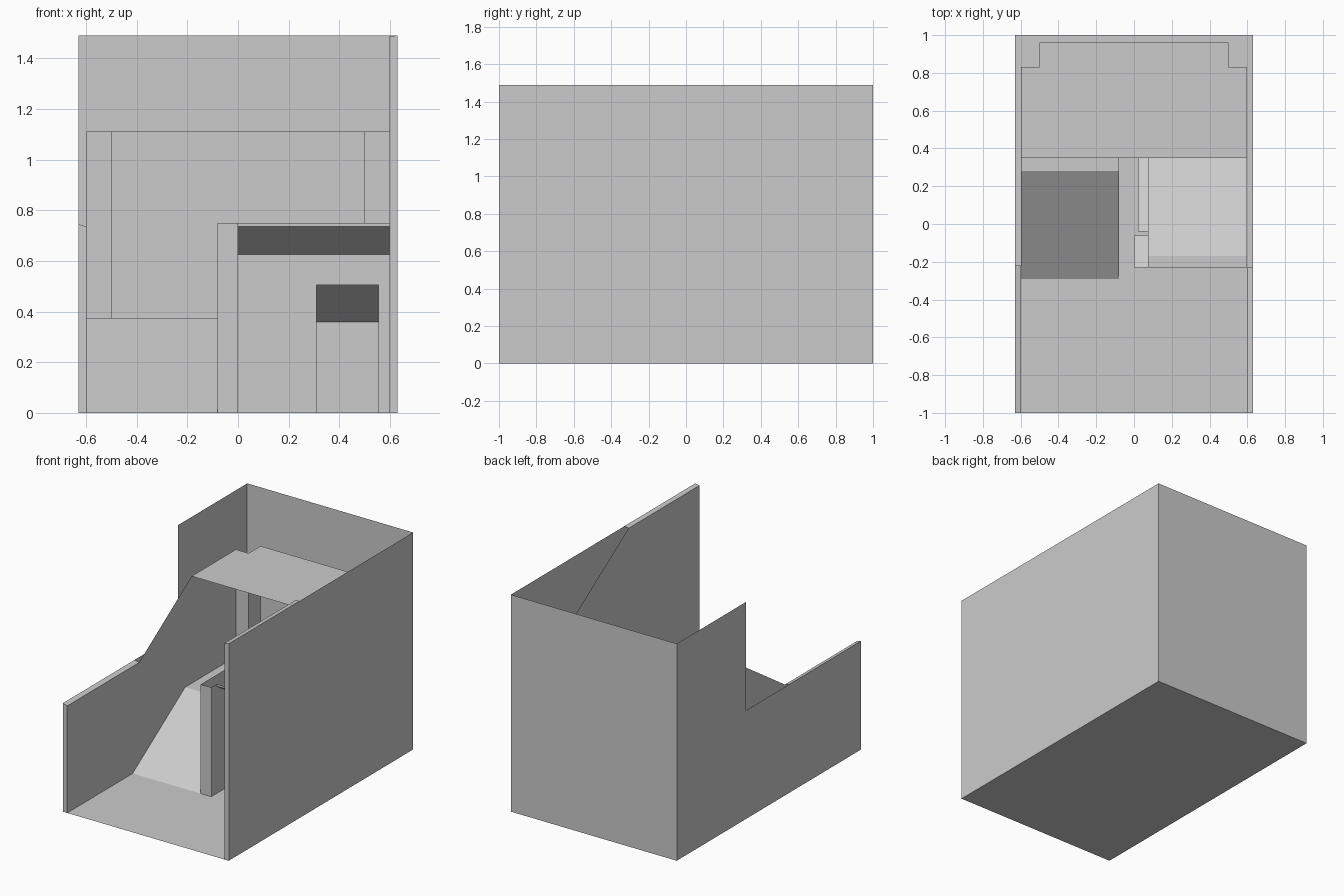
import bpy, bmesh
from mathutils import Vector

cube = bpy.data.objects.get("Cube")
if cube:
    bpy.data.objects.remove(cube)

grey = bpy.data.materials.new("plain grey")
grey.use_nodes = True
colour = (0.6, 0.6, 0.6, 1)
grey.diffuse_color = colour
grey.node_tree.nodes["Principled BSDF"].inputs["Base Color"].default_value = colour

# Main dimensions
OX, OY, TOP = 0.63, 1.0, 1.49        # outer shell
IX, BACK, NICHE = 0.597, 0.96, 0.83  # inner skin
LOW, HIGH = 0.735, 1.485             # inner rims of the side walls
MID, UP, DECK = 0.375, 0.75, 1.11    # landing levels
EDGE, COL = 0.35, 0.5                # deck front, corner column face
FOOT, HEAD = -0.29, 0.28             # lower flight ends
STEP, NOSE, BASE = -0.17, -0.23, 0.4 # upper flight
DL, DR = -0.08, 0.075                # divider faces
SOFFIT = 0.735


def soffit(y):
    return SOFFIT - 0.648 * (y - NOSE)


def on_x(x, pts):
    return [(x, y, z) for y, z in pts]


def on_y(y, pts):
    return [(x, y, z) for x, z in pts]


def on_z(z, pts):
    return [(x, y, z) for x, y in pts]


def rect(a0, b0, a1, b1):
    return [(a0, b0), (a1, b0), (a1, b1), (a0, b1)]


def ramp(x0, x1, y0, z0, y1, z1):
    return [(x0, y0, z0), (x1, y0, z0), (x1, y1, z1), (x0, y1, z1)]


def sheets(name, *panels):
    """Object made of flat panels, each an outline and the way it faces."""
    bm = bmesh.new()
    for outline, facing in panels:
        face = bm.faces.new([bm.verts.new(p) for p in outline])
        face.normal_update()
        if face.normal.dot(Vector(facing)) < 0:
            face.normal_flip()
    bmesh.ops.triangulate(bm, faces=bm.faces[:])
    bmesh.ops.remove_doubles(bm, verts=bm.verts[:], dist=0.0005)
    mesh = bpy.data.meshes.new(name)
    bm.to_mesh(mesh)
    bm.free()
    mesh.materials.append(grey)
    obj = bpy.data.objects.new(name, mesh)
    bpy.context.collection.objects.link(obj)
    return obj


LEFT, RIGHT = (1, 0, 0), (-1, 0, 0)
FRONT, REAR = (0, -1, 0), (0, 1, 0)
ABOVE, BELOW = (0, 0, 1), (0, 0, -1)

# Outer shell, open at the front and top, right wall stepped down
sheets("outer_shell",
       (on_z(0, rect(-OX, -OY, OX, OY)), BELOW),
       (on_y(OY, rect(-OX, 0, OX, TOP)), REAR),
       (on_x(OX, rect(-OY, 0, OY, TOP)), LEFT),
       (on_x(-OX, [(-OY, 0), (OY, 0), (OY, TOP), (0.25, TOP),
                   (0.25, 0.745), (-OY, 0.745)]), RIGHT))

# Inner faces of the side walls, following the flights
sheets("right_wall_lining",
       (on_x(-IX, [(-OY, 0), (-OY, LOW), (-0.22, LOW), (EDGE, DECK),
                   (NICHE, DECK), (NICHE, MID), (HEAD, MID), (FOOT, 0)]), LEFT))
sheets("left_wall_lining",
       (on_x(IX, [(-OY, 0), (-OY, HIGH), (NOSE, HIGH), (EDGE, DECK),
                  (NICHE, DECK), (NICHE, MID), (BASE, MID), (STEP, UP),
                  (NOSE, UP), (NOSE, SOFFIT), (EDGE, soffit(EDGE)),
                  (EDGE, 0)]), RIGHT))

# Wall ends and top rims
for name, s, rim, top, end in (("right_wall_rim", -1, LOW, 0.745, -0.22),
                               ("left_wall_rim", 1, HIGH, TOP, NOSE)):
    sheets(name,
           (on_y(-OY, [(s * OX, 0), (s * IX, 0), (s * IX, rim), (s * OX, top)]), FRONT),
           ([(s * OX, -OY, top), (s * IX, -OY, rim),
             (s * IX, end, rim), (s * OX, end, top)], ABOVE))

# Back wall with corner columns
back = [(on_y(BACK, rect(-COL, MID, COL, DECK)), FRONT)]
for s in (-1, 1):
    back.append((on_y(NICHE, rect(s * COL, MID, s * IX, DECK)), FRONT))
    back.append((on_x(s * COL, rect(NICHE, MID, BACK, DECK)), (-s, 0, 0)))
sheets("back_wall", *back)

# Landings, notched around the columns
rear = [(IX, NICHE), (COL, NICHE), (COL, BACK),
        (-COL, BACK), (-COL, NICHE), (-IX, NICHE)]
sheets("upper_deck", (on_z(DECK, [(-IX, EDGE), (IX, EDGE)] + rear), ABOVE))
sheets("middle_landing",
       (on_z(MID, [(-IX, HEAD), (DL, HEAD), (DL, BASE), (IX, BASE)] + rear), ABOVE))

# Flights
sheets("lower_flight", (ramp(-IX, DL, FOOT, 0, HEAD, MID), ABOVE))
sheets("upper_flight",
       (on_z(UP, rect(DR, NOSE, IX, STEP)), ABOVE),
       (ramp(DR, IX, STEP, UP, BASE, MID), ABOVE),
       (on_y(NOSE, rect(0, SOFFIT, IX, UP)), FRONT),
       (ramp(0, IX, NOSE, SOFFIT, -0.06, soffit(-0.06)), BELOW))

# Hollow divider between the flights
sheets("divider",
       (on_y(FOOT, rect(DL, 0, 0, UP)), FRONT),
       (on_x(DL, [(FOOT, 0), (FOOT, UP), (BASE, UP), (BASE, MID), (HEAD, MID)]), RIGHT),
       (on_x(0, [(FOOT, 0), (FOOT, UP), (NOSE, UP), (NOSE, SOFFIT),
                 (-0.06, soffit(-0.06)), (-0.06, 0)]), LEFT),
       (on_x(DR, [(STEP, UP), (BASE, UP), (BASE, MID)]), LEFT),
       (on_y(BASE, rect(DL, MID, DR, UP)), REAR))

# Store room under the upper flight, with a doorway
D0, D1, DH = 0.31, 0.555, 0.505
W0, W1, ROOM = -0.06, -0.04, 0.02


def door_wall(x0, y):
    return on_y(y, [(x0, 0), (D0, 0), (D0, DH), (D1, DH), (D1, 0),
                    (IX, 0), (IX, soffit(y)), (x0, soffit(y))])


sheets("store_front",
       (door_wall(0, W0), FRONT),
       (door_wall(ROOM, W1), REAR),
       (on_x(D0, rect(W0, 0, W1, DH)), LEFT),
       (on_x(D1, rect(W0, 0, W1, DH)), RIGHT),
       (on_z(DH, rect(D0, W0, D1, W1)), BELOW))
sheets("store_room",
       (ramp(ROOM, IX, W1, soffit(W1), EDGE, soffit(EDGE)), BELOW),
       (on_x(ROOM, [(W1, 0), (W1, soffit(W1)), (EDGE, soffit(EDGE)), (EDGE, 0)]), LEFT),
       (on_y(EDGE, rect(ROOM, 0, IX, soffit(EDGE))), FRONT))
